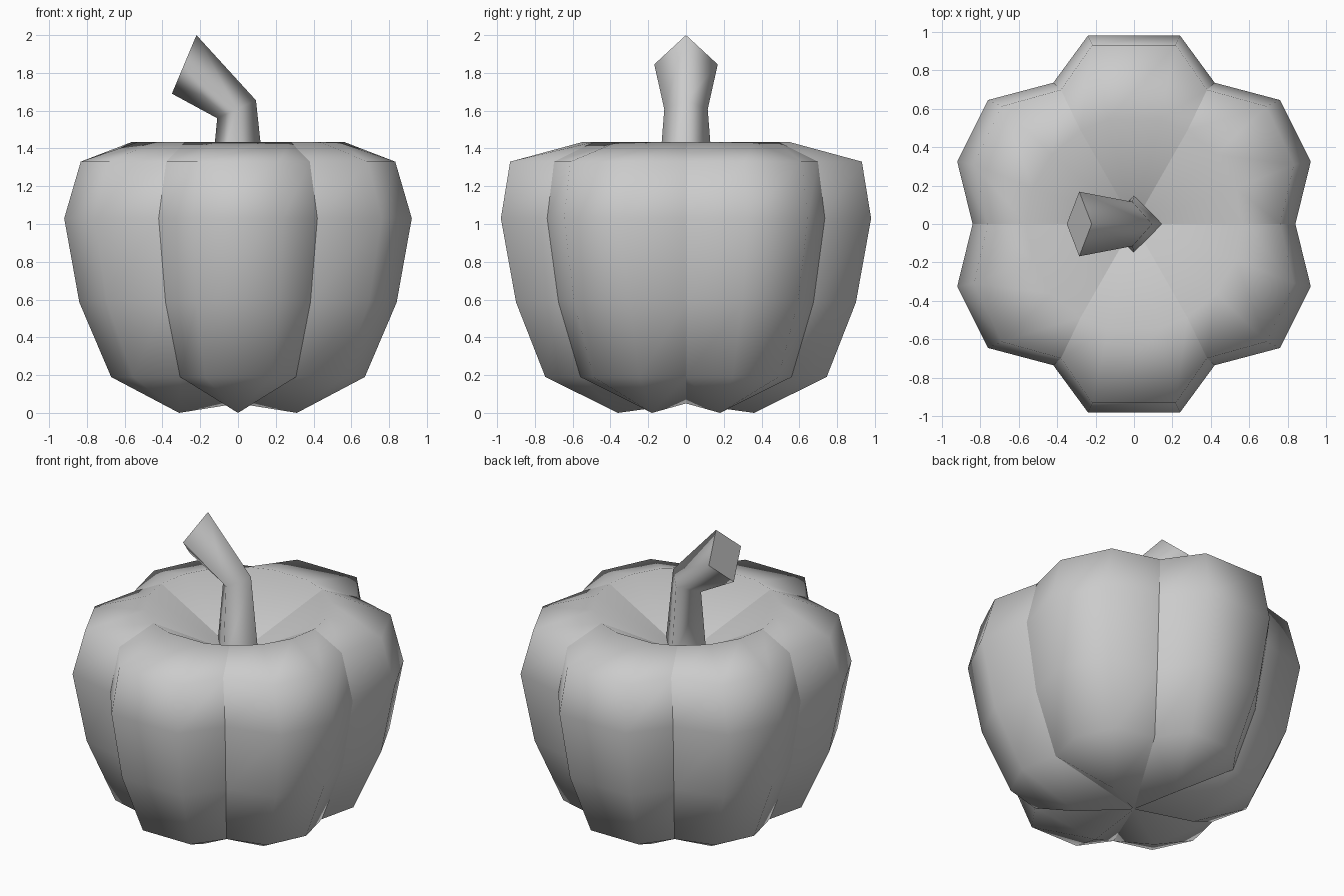
import bpy, bmesh
from math import atan2, cos, sin, radians

if "Cube" in bpy.data.objects:
    bpy.data.objects.remove(bpy.data.objects["Cube"])


def finish(name, bm):
    bmesh.ops.recalc_face_normals(bm, faces=bm.faces)
    mesh = bpy.data.meshes.new(name)
    bm.to_mesh(mesh)
    bm.free()
    obj = bpy.data.objects.new(name, mesh)
    bpy.context.collection.objects.link(obj)
    return obj


def bridge(bm, a, b):
    n = len(a)
    for i in range(n):
        j = (i + 1) % n
        bm.faces.new((a[i], a[j], b[j], b[i])).smooth = True


# Lobed cross-section: groove points (every third) and two points per lobe
quarter = [(0.84, 0), (0.92, 0.325), (0.76, 0.645), (0.42, 0.735), (0.24, 0.98)]
half = quarter + [(-x, y) for x, y in reversed(quarter)]
outline = half + [(x, -y) for x, y in reversed(half[1:-1])]

# Ribbed body: scaled copies of the outline, round rim on top
bm = bmesh.new()
levels = [(0.19, 0.73, 0.76), (0.585, 0.913, 0.918), (1.03, 1, 1), (1.33, 0.905, 0.95)]
rings = [[bm.verts.new((x * sx, y * sy, z)) for x, y in outline] for z, sx, sy in levels]
angles = [atan2(y, x) for x, y in outline]
rings.append([bm.verts.new((0.56 * cos(a), 0.56 * sin(a), 1.435)) for a in angles])
for a, b in zip(rings, rings[1:]):
    bridge(bm, a, b)

# Sunken top and six feet under the body
dip = bm.verts.new((0, 0, 1.12))
under = bm.verts.new((0, 0, 0.05))
n = len(outline)
for i in range(n):
    bm.faces.new((rings[-1][i], rings[-1][(i + 1) % n], dip)).smooth = True
low = rings[0]
for k in range(6):
    a = radians(30 + 60 * k)
    foot = bm.verts.new((0.36 * cos(a), 0.36 * sin(a), 0))
    p = [low[(3 * k + i) % n] for i in range(4)]
    for tri in ((p[0], p[1], foot), (p[1], p[2], foot), (p[2], p[3], foot),
                (p[3], under, foot), (under, p[0], foot)):
        bm.faces.new(tri).smooth = True

# Sharp creases along the grooves
for k in range(0, n, 3):
    line = [under] + [r[k] for r in rings] + [dip]
    for a, b in zip(line, line[1:]):
        bm.edges.get((a, b)).smooth = False
finish("body", bm)

# Bent four-sided stem: each section is (x, z) right, (x, z) left, half depth
bm = bmesh.new()
sections = [((0.155, 1.1), (-0.155, 1.1), 0.155),
            ((0.095, 1.655), (-0.11, 1.56), 0.115),
            ((-0.22, 2.0), (-0.35, 1.69), 0.168)]
stem = []
for (x1, z1), (x2, z2), d in sections:
    mx, mz = (x1 + x2) / 2, (z1 + z2) / 2
    stem.append([bm.verts.new(c) for c in
                 ((x1, 0, z1), (mx, d, mz), (x2, 0, z2), (mx, -d, mz))])
for a, b in zip(stem, stem[1:]):
    bridge(bm, a, b)
end = bm.faces.new(stem[-1])
for e in end.edges:
    e.smooth = False
finish("stem", bm)
